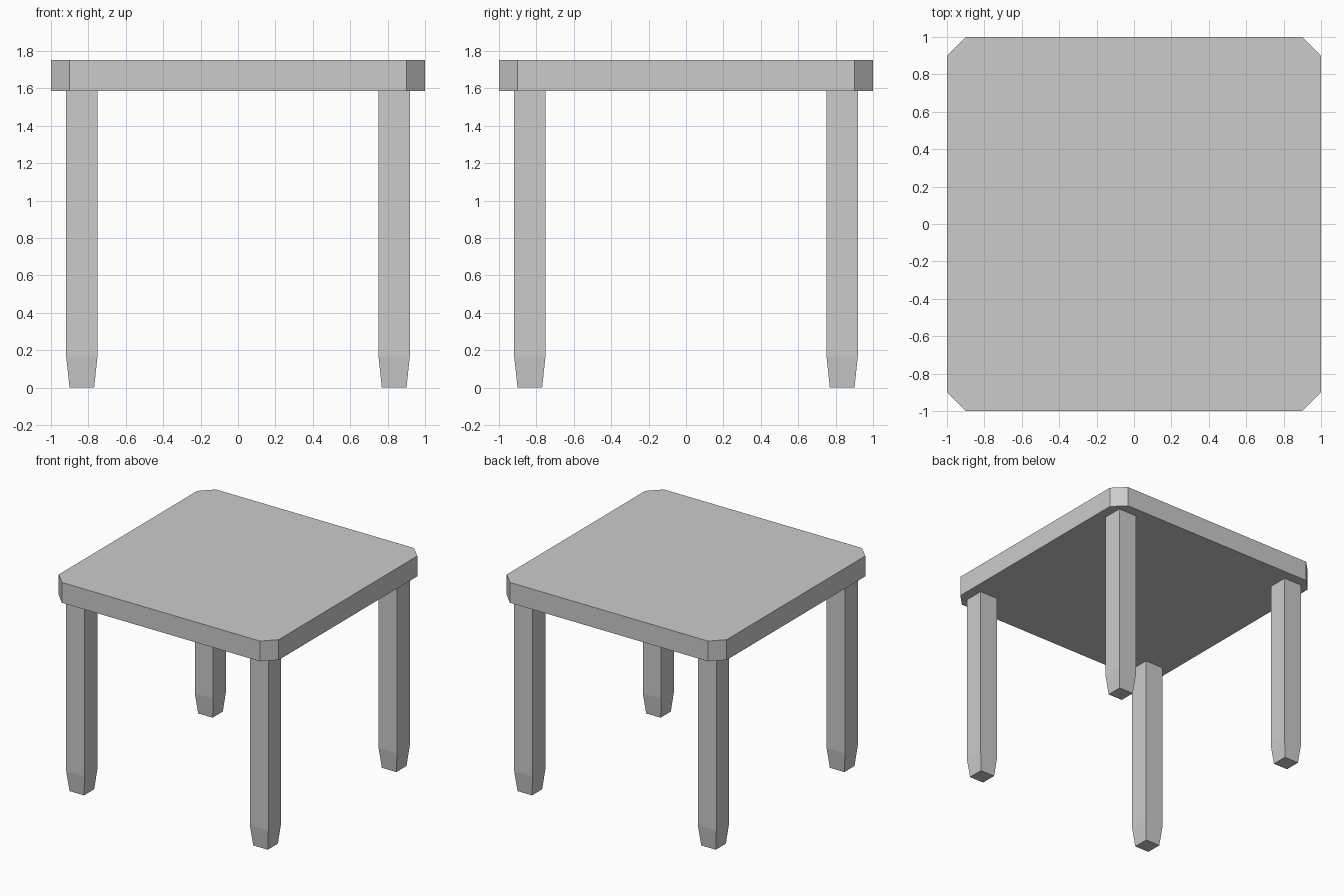
import bpy, bmesh

if "Cube" in bpy.data.objects:
    bpy.data.objects.remove(bpy.data.objects["Cube"])

TOP_Z, UNDER_Z = 1.752, 1.585   # tabletop faces
CUT = 0.1                       # corner chamfer
LEG_POS = 0.835                 # leg centre offset
LEG_HALF, FOOT_HALF, FOOT_H = 0.0835, 0.066, 0.167


def loft(name, sections, location=(0, 0, 0)):
    """Skin a stack of (outline, z) sections and cap both ends."""
    bm = bmesh.new()
    rings = [[bm.verts.new((x, y, z)) for x, y in outline] for outline, z in sections]
    for low, high in zip(rings, rings[1:]):
        n = len(low)
        for i in range(n):
            j = (i + 1) % n
            bm.faces.new((low[i], low[j], high[j], high[i]))
    bm.faces.new(rings[0][::-1])
    bm.faces.new(rings[-1])
    mesh = bpy.data.meshes.new(name)
    bm.to_mesh(mesh)
    bm.free()
    obj = bpy.data.objects.new(name, mesh)
    obj.location = location
    bpy.context.collection.objects.link(obj)
    return obj


def square(h):
    return [(-h, -h), (h, -h), (h, h), (-h, h)]


# Tabletop with chamfered corners
c = 1 - CUT
octagon = [(-c, -1), (c, -1), (1, -c), (1, c), (c, 1), (-c, 1), (-1, c), (-1, -c)]
loft("tabletop", [(octagon, UNDER_Z), (octagon, TOP_Z)])

# Four square legs with tapered feet
for y_name, sy in (("front", -1), ("back", 1)):
    for x_name, sx in (("left", -1), ("right", 1)):
        loft(f"{y_name}_{x_name}_leg",
             [(square(FOOT_HALF), 0), (square(LEG_HALF), FOOT_H), (square(LEG_HALF), UNDER_Z)],
             (sx * LEG_POS, sy * LEG_POS, 0))
